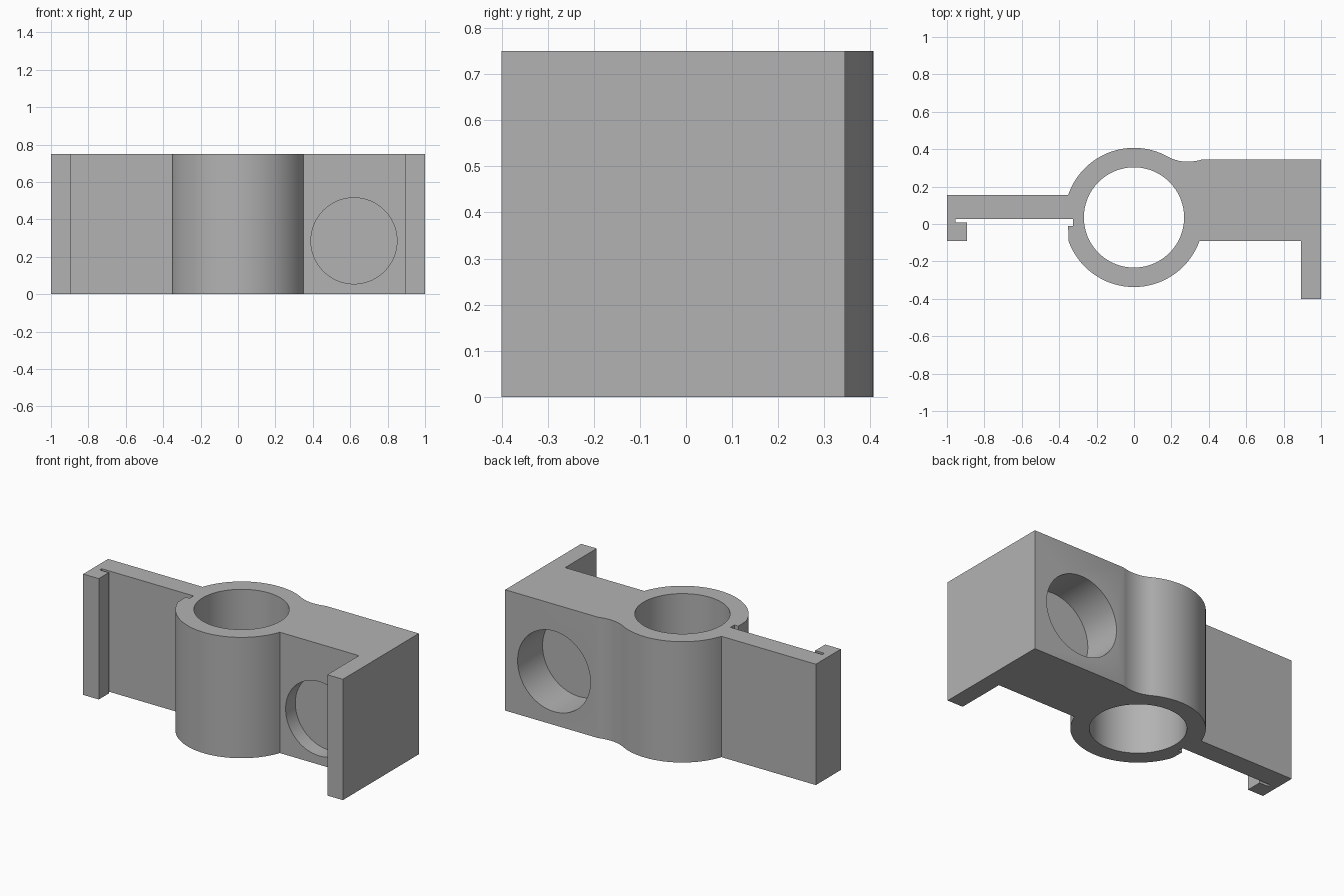
import bpy, bmesh
from math import radians, cos, sin, atan2, pi
from mathutils import Vector

if "Cube" in bpy.data.objects:
    bpy.data.objects.remove(bpy.data.objects["Cube"], do_unlink=True)

HEIGHT = 0.75
RING_Y, RING_R, BORE_R = 0.035, 0.372, 0.268

grey = bpy.data.materials.new("plain grey")
grey.use_nodes = True
colour = (0.45, 0.45, 0.45, 1)
grey.diffuse_color = colour
grey.node_tree.nodes["Principled BSDF"].inputs["Base Color"].default_value = colour


def ring_arc(start, end, steps):
    """Points on the outer ring, turning clockwise between two points."""
    a = atan2(start[1] - RING_Y, start[0])
    b = atan2(end[1] - RING_Y, end[0])
    if b > a:
        b -= 2 * pi
    return [(RING_R * cos(t), RING_Y + RING_R * sin(t))
            for t in (a + (b - a) * i / steps for i in range(steps + 1))]


def blend(p0, p1, p2, p3, steps):
    """Bezier fillet between ring and block."""
    p0, p1, p2, p3 = map(Vector, (p0, p1, p2, p3))
    pts = []
    for i in range(1, steps + 1):
        t = i / steps
        s = 1 - t
        pts.append(tuple(p0 * s**3 + p1 * 3 * s * s * t + p2 * 3 * s * t * t + p3 * t**3))
    return pts


# Outline seen from above: arm, ring, fillet, block with flange, ring, hook slot
back_arc = ring_arc((-0.352, 0.155), (0.185, 0.358), 40)
outline = [(-1, -0.09), (-1, 0.155)]
outline += back_arc
outline += blend(back_arc[-1], (0.245, 0.326), (0.31, 0.329), (0.365, 0.345), 10)
outline += [(1, 0.345), (1, -0.4), (0.893, -0.4), (0.893, -0.09)]
outline += ring_arc((0.35, -0.09), (-0.35, -0.09), 48)
outline += [(-0.352, -0.01), (-0.325, -0.01), (-0.325, 0.028), (-0.955, 0.028),
            (-0.955, 0.008), (-0.893, 0.008), (-0.893, -0.09)]

bm = bmesh.new()
face = bm.faces.new([bm.verts.new((x, y, 0)) for x, y in outline])
top = bmesh.ops.extrude_face_region(bm, geom=[face])["geom"]
bmesh.ops.translate(bm, vec=(0, 0, HEIGHT),
                    verts=[v for v in top if isinstance(v, bmesh.types.BMVert)])
bmesh.ops.recalc_face_normals(bm, faces=bm.faces)
mesh = bpy.data.meshes.new("bracket_body")
bm.to_mesh(mesh)
bm.free()
body = bpy.data.objects.new("bracket_body", mesh)
bpy.context.collection.objects.link(body)
mesh.materials.append(grey)


def cut_round(name, radius, depth, centre, tilt=0):
    """Cut a round hole out of the body."""
    bpy.ops.mesh.primitive_cylinder_add(vertices=96, radius=radius, depth=depth,
                                        location=centre, rotation=(tilt, 0, 0))
    cutter = bpy.context.object
    cutter.name = name
    cutter.hide_render = True
    cutter.data.materials.append(grey)
    bpy.ops.object.select_all(action="DESELECT")
    body.select_set(True)
    bpy.context.view_layer.objects.active = body
    mod = body.modifiers.new(name, "BOOLEAN")
    mod.operation, mod.solver, mod.object = "DIFFERENCE", "EXACT", cutter
    bpy.ops.object.modifier_apply(modifier=mod.name)
    bpy.data.objects.remove(cutter, do_unlink=True)


# Upright bore, then the shallow front recess and the deep back recess
cut_round("bore", BORE_R, 2, (0, RING_Y, HEIGHT / 2))
FRONT, BACK = -0.09, 0.345
cut_round("front_recess", 0.23, 0.19, (0.62, FRONT, 0.285), radians(90))
cut_round("back_recess", 0.25, 0.49, (0.665, BACK, 0.333), radians(90))

bpy.ops.object.shade_smooth_by_angle(angle=radians(25))
